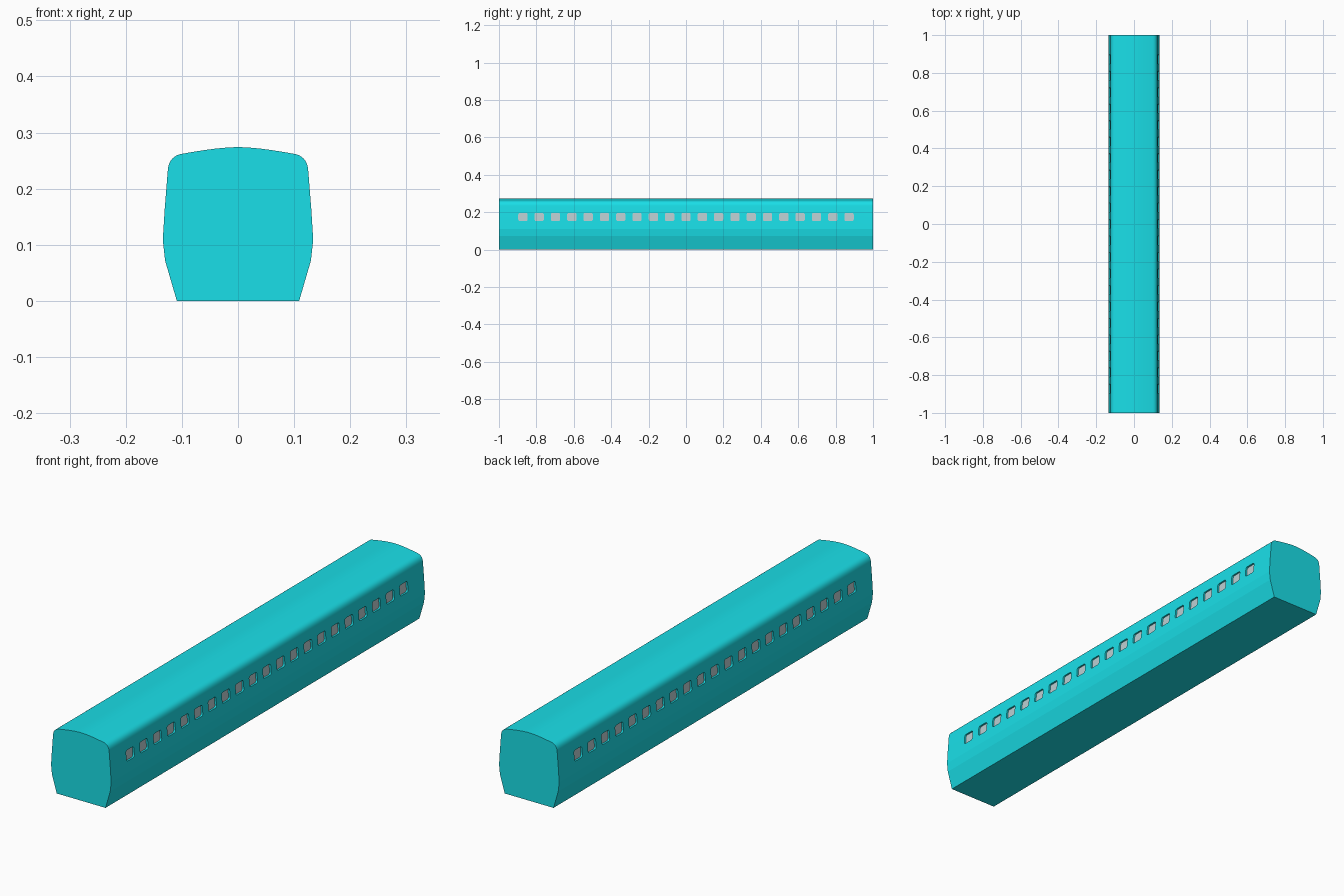
import bpy, bmesh, math

if "Cube" in bpy.data.objects:
    bpy.data.objects.remove(bpy.data.objects["Cube"])

LENGTH = 2.0
WINDOWS = 21
SPACING = 0.0872
WIN_Y, WIN_Z0, WIN_Z1, WIN_R = 0.025, 0.153, 0.196, 0.008


def material(name, color):
    m = bpy.data.materials.new(name)
    m.diffuse_color = color
    m.use_nodes = True
    m.node_tree.nodes["Principled BSDF"].inputs["Base Color"].default_value = m.diffuse_color
    return m


def make_object(name, bm, mat=None):
    bmesh.ops.recalc_face_normals(bm, faces=bm.faces[:])
    mesh = bpy.data.meshes.new(name)
    bm.to_mesh(mesh)
    bm.free()
    ob = bpy.data.objects.new(name, mesh)
    bpy.context.collection.objects.link(ob)
    if mat:
        mesh.materials.append(mat)
    return ob


def bezier(a, b, c, n):
    return [tuple((1-t)**2*p + 2*t*(1-t)*q + t*t*r for p, q, r in zip(a, b, c))
            for t in (i / n for i in range(n + 1))]


def wall_x(z):
    # side wall leans inward towards the roof
    return 0.134 - (z - 0.109) * 0.072


def add_panes(bm, depth_in, depth_out):
    # rounded-rectangle prisms that follow the wall lean, both sides
    zc, hz = (WIN_Z0 + WIN_Z1) / 2, (WIN_Z1 - WIN_Z0) / 2
    outline = []
    for k, (sy, sz) in enumerate([(1, 1), (-1, 1), (-1, -1), (1, -1)]):
        for i in range(5):
            a = math.radians(90 * k + 22.5 * i)
            outline.append((sy * (WIN_Y - WIN_R) + WIN_R * math.cos(a),
                            zc + sz * (hz - WIN_R) + WIN_R * math.sin(a)))
    n = len(outline)
    for side in (-1, 1):
        for w in range(WINDOWS):
            y0 = (w - (WINDOWS - 1) / 2) * SPACING
            inner, outer = [[bm.verts.new((side * (wall_x(z) + d), y0 + y, z))
                             for y, z in outline] for d in (depth_in, depth_out)]
            bm.faces.new(inner)
            bm.faces.new(outer)
            for i in range(n):
                j = (i + 1) % n
                bm.faces.new((inner[i], inner[j], outer[j], outer[i]))


teal = material("teal_paint", (0.01, 0.74, 0.81, 1))
grey = material("window_glass", (0.50, 0.62, 0.64, 1))

# carriage body: half section mirrored and extruded along y
half = [(0.109, 0), (0.130, 0.072), (0.134, 0.109), (0.1305, 0.165)]
half += bezier((0.125, 0.234), (0.1225, 0.258), (0.100, 0.262), 10)
half += bezier((0.100, 0.262), (0.035, 0.274), (0, 0.274), 6)[1:]
section = half + [(-x, z) for x, z in reversed(half[:-1])]
bm = bmesh.new()
face = bm.faces.new([bm.verts.new((x, -LENGTH / 2, z)) for x, z in section])
ext = bmesh.ops.extrude_face_region(bm, geom=[face])
bmesh.ops.translate(bm, vec=(0, LENGTH, 0),
                    verts=[v for v in ext["geom"] if isinstance(v, bmesh.types.BMVert)])
body = make_object("carriage_body", bm, teal)

# window recesses cut into the body
bm = bmesh.new()
add_panes(bm, -0.008, 0.02)
cutter = make_object("window_cutter", bm, teal)
cutter.hide_render = True
mod = body.modifiers.new("window_recesses", 'BOOLEAN')
mod.operation = 'DIFFERENCE'
mod.solver = 'EXACT'
mod.object = cutter
bpy.context.view_layer.objects.active = body
body.select_set(True)
bpy.ops.object.modifier_apply(modifier=mod.name)
bpy.data.objects.remove(cutter, do_unlink=True)
bpy.ops.object.shade_smooth_by_angle(angle=math.radians(9.5))

# window panes at the bottom of the recesses
bm = bmesh.new()
add_panes(bm, -0.0085, -0.007)
make_object("window_panes", bm, grey)
